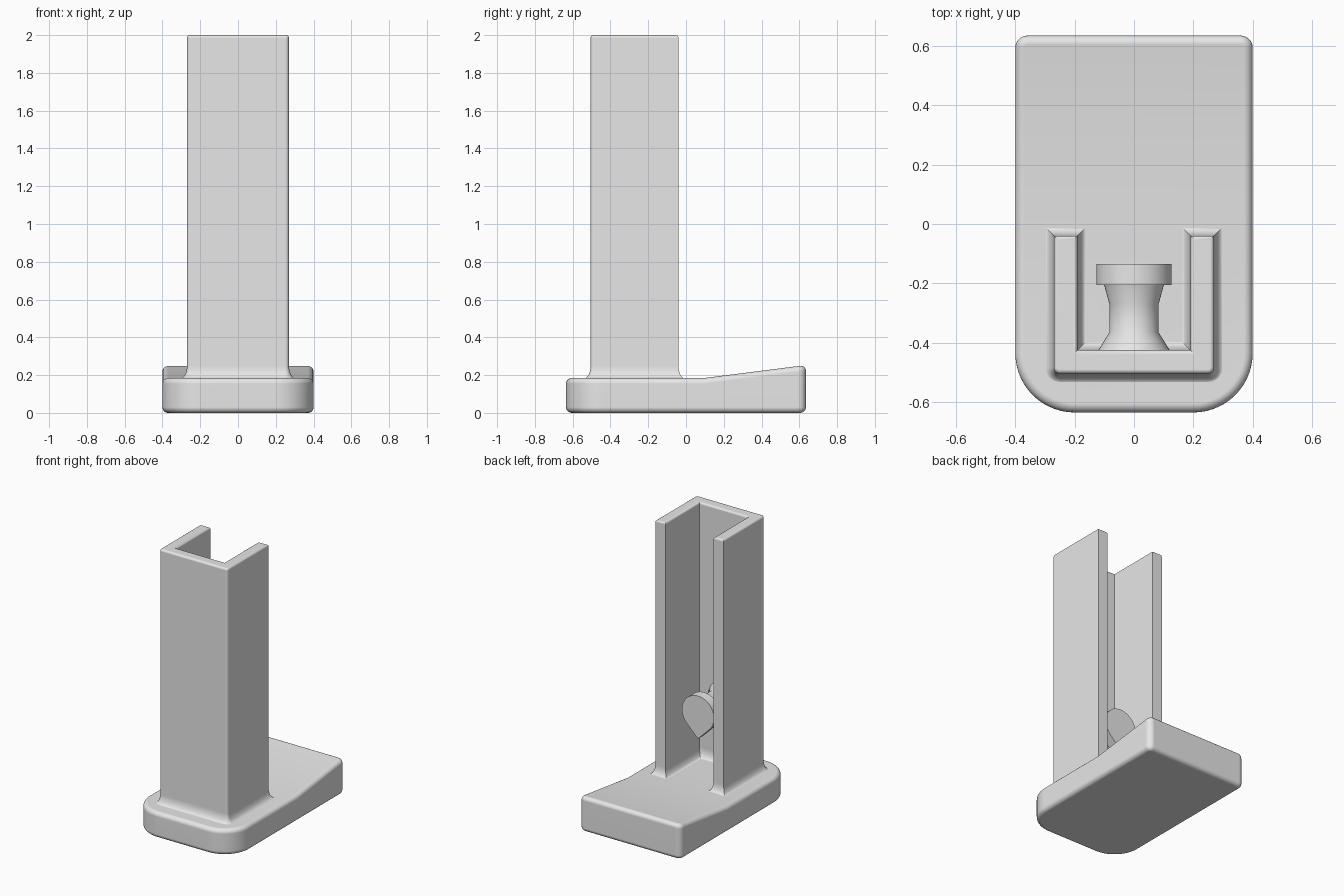
import bpy, bmesh
from math import sin, cos, pi, sqrt, radians

cube = bpy.data.objects.get("Cube")
if cube:
    bpy.data.objects.remove(cube, do_unlink=True)

grey = bpy.data.materials.new("plain_grey")
grey.use_nodes = True
grey.diffuse_color = (0.8, 0.8, 0.8, 1)
grey.node_tree.nodes["Principled BSDF"].inputs["Base Color"].default_value = (0.8, 0.8, 0.8, 1)


def arc(cx, cy, r, start, end, steps):
    """Points along a circular arc, angles in degrees."""
    angles = [radians(start + (end - start) * i / steps) for i in range(steps + 1)]
    return [(cx + r * cos(a), cy + r * sin(a)) for a in angles]


def loft(name, rings, split=None):
    """Skin a stack of matching rings; split divides the last cap in two."""
    bm = bmesh.new()
    loops = [[bm.verts.new(p) for p in ring] for ring in rings]
    n = len(loops[0])
    for low, high in zip(loops, loops[1:]):
        for i in range(n):
            j = (i + 1) % n
            bm.faces.new((low[i], low[j], high[j], high[i]))
    bm.faces.new(loops[0][::-1])
    top = loops[-1]
    if split:
        a, b = split
        bm.faces.new(top[a:b + 1])
        bm.faces.new(top[b:] + top[:a + 1])
    else:
        bm.faces.new(top)
    bmesh.ops.recalc_face_normals(bm, faces=bm.faces)
    mesh = bpy.data.meshes.new(name)
    bm.to_mesh(mesh)
    bm.free()
    mesh.materials.append(grey)
    obj = bpy.data.objects.new(name, mesh)
    bpy.context.collection.objects.link(obj)
    bpy.ops.object.select_all(action='DESELECT')
    obj.select_set(True)
    bpy.context.view_layer.objects.active = obj
    bpy.ops.object.shade_smooth_by_angle(angle=radians(32))
    if split:
        ends = {loops_index for loops_index in ((len(rings) - 1) * n + a,
                                                (len(rings) - 1) * n + b)}
        for e in mesh.edges:
            if set(e.vertices) == ends:
                e.use_edge_sharp = True
    weighted = obj.modifiers.new("flat_face_normals", 'WEIGHTED_NORMAL')
    weighted.keep_sharp = True
    return obj


# Base slab: round front corners, level front, ramp rising to the back
RAMP_Y = 0.1


def slab_outline(inset):
    front = arc(-0.2, -0.435, 0.2 - inset, 180, 270, 14) + arc(0.2, -0.435, 0.2 - inset, 270, 360, 14)
    back = arc(0.36, 0.595, 0.04 - inset, 0, 90, 5) + arc(-0.36, 0.595, 0.04 - inset, 90, 180, 5)
    side = 0.4 - inset
    return front + [(side, RAMP_Y)] + back + [(-side, RAMP_Y)]


def slab_top(y):
    return 0.185 + 0.127 * max(0, y - RAMP_Y)


EDGE = 0.03
rounding = [(EDGE * (1 - cos(t)), EDGE * (1 - sin(t))) for t in (i * pi / 10 for i in range(6))]
rings = [[(x, y, drop) for x, y in slab_outline(inset)] for inset, drop in reversed(rounding)]
rings += [[(x, y, slab_top(y) - drop) for x, y in slab_outline(inset)] for inset, drop in rounding]
ramp_right = 30
loft("base_slab", rings, split=(ramp_right, len(rings[0]) - 1))


# Upright channel: U section with a flared foot and a softened rim
def channel_outline(grow):
    r = 0.02 + grow
    outer, inner = 0.27 + grow, 0.19 - grow
    end, web = -0.04 + grow, -0.425 + grow
    corners = arc(-0.25, -0.485, r, 180, 270, 5) + arc(0.25, -0.485, r, 270, 360, 5)
    return corners + [(outer, end), (inner, end), (inner, web),
                      (-inner, web), (-inner, end), (-outer, end)]


levels = [(0.035, 0.15)]
for i in range(7):
    t = i * pi / 12
    levels.append((0.035 * (1 - sin(t)), 0.25 - 0.067 * cos(t)))
for i in range(5):
    t = i * pi / 8
    levels.append((-0.015 * (1 - cos(t)), 1.985 + 0.015 * sin(t)))
loft("upright_channel", [[(x, y, z) for x, y in channel_outline(g)] for g, z in levels])


# Peg: teardrop sections along y, with a flared root, a neck and a head
PEG_Z = 0.65


def teardrop(r, y):
    points = arc(0, PEG_Z, r, -45, 225, 36) + [(0, PEG_Z - r * sqrt(2))]
    return [(x, y, z) for x, z in points]


neck = [(0.12, -0.44), (0.12, -0.425), (0.083, -0.365), (0.083, -0.27), (0.102, -0.2)]
loft("peg_neck", [teardrop(r, y) for r, y in neck])
loft("peg_head", [teardrop(0.127, y) for y in (-0.205, -0.135)])
